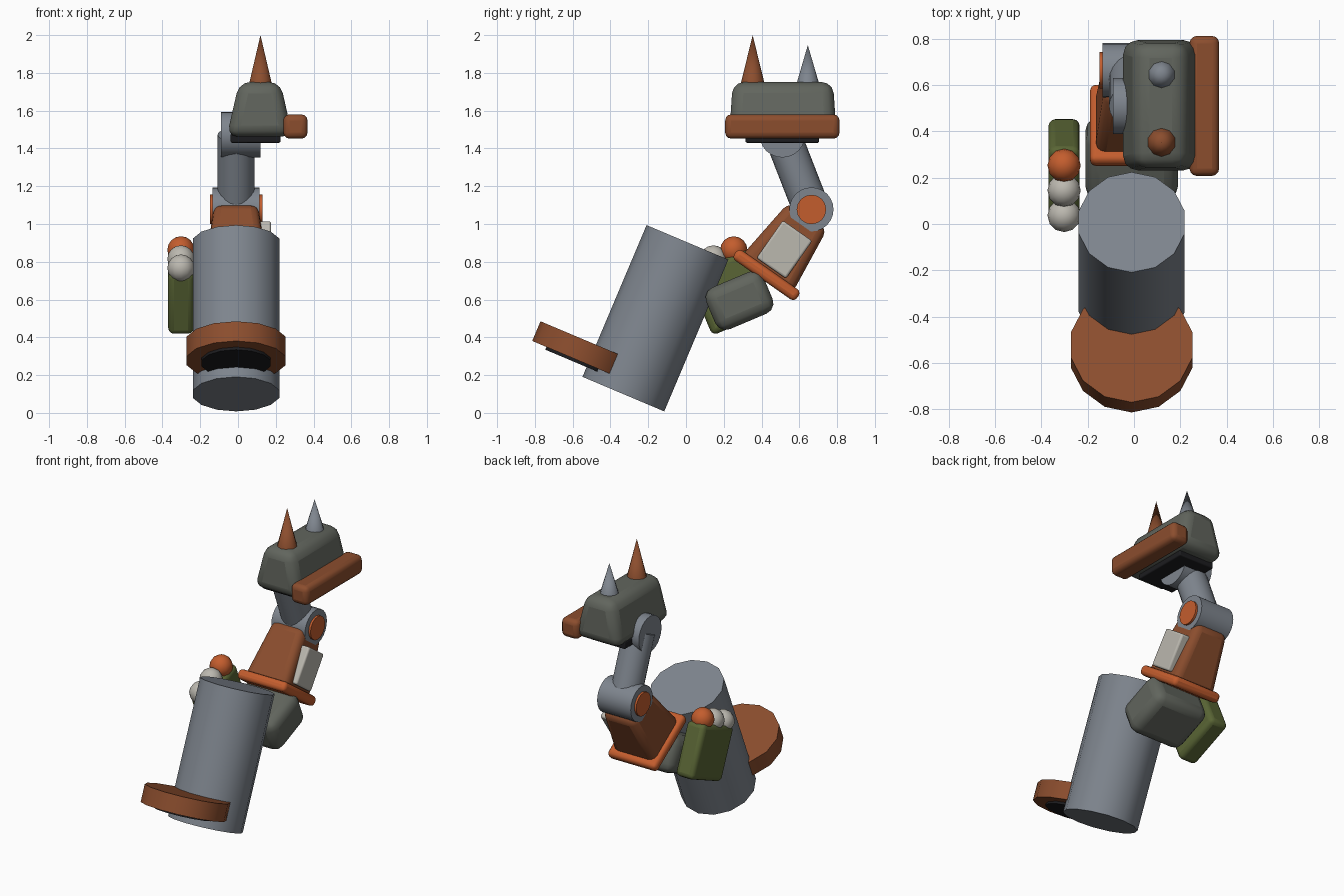
import bpy, bmesh
from math import radians, sin, cos
from mathutils import Matrix, Vector

if "Cube" in bpy.data.objects:
    bpy.data.objects.remove(bpy.data.objects["Cube"])

COLORS = {
    "steel": (0.21, 0.235, 0.27), "rust": (0.26, 0.075, 0.027),
    "orange": (0.55, 0.11, 0.027), "ivory": (0.50, 0.48, 0.43),
    "olive": (0.10, 0.13, 0.035), "slate": (0.12, 0.13, 0.11),
    "black": (0.012, 0.012, 0.014),
}
MATS = {}
for key, rgb in COLORS.items():
    MATS[key] = bpy.data.materials.new(key)
    MATS[key].diffuse_color = (*rgb, 1)


def finish(name, bm, mat, loc, rot=(0, 0, 0), bevel=0, segments=3, smooth=35):
    bmesh.ops.recalc_face_normals(bm, faces=bm.faces)
    me = bpy.data.meshes.new(name)
    bm.to_mesh(me)
    bm.free()
    me.materials.append(MATS[mat])
    ob = bpy.data.objects.new(name, me)
    bpy.context.collection.objects.link(ob)
    ob.location = loc
    ob.rotation_euler = [radians(a) for a in rot]
    if bevel:
        mod = ob.modifiers.new("round_edges", "BEVEL")
        mod.width, mod.segments = bevel, segments
    bpy.ops.object.select_all(action="DESELECT")
    ob.select_set(True)
    bpy.context.view_layer.objects.active = ob
    bpy.ops.object.shade_smooth_by_angle(angle=radians(smooth))
    return ob


def box(name, mat, loc, size, tilt=0, bevel=0.03, taper=(1, 1)):
    bm = bmesh.new()
    bmesh.ops.create_cube(bm, size=1)
    for v in bm.verts:
        if v.co.z > 0:
            v.co.x *= taper[0]
            v.co.y *= taper[1]
        v.co = Vector(a * b for a, b in zip(v.co, size))
    return finish(name, bm, mat, loc, (tilt, 0, 0), bevel)


def cyl(name, mat, loc, r, depth, rot=(0, 0, 0), sides=14, r_top=None, smooth=35):
    bm = bmesh.new()
    bmesh.ops.create_cone(bm, cap_ends=True, segments=sides, radius1=r,
                          radius2=r if r_top is None else r_top, depth=depth)
    return finish(name, bm, mat, loc, rot, smooth=smooth)


X = -0.01          # centre of the body
LEAN = 22.9        # lean of the base and the hips

# leaning leg drum and flat foot disc, placed in the drum's own tilted frame
drum = Matrix.Translation((X, -0.162, 0.501)) @ Matrix.Rotation(radians(-LEAN), 4, "X")
for name, mat, u, w, r, d in (
        ("leg_drum", "steel", 0, 0, 0.235, 0.872),
        ("foot_disc", "rust", -0.285, -0.308, 0.269, 0.113),
        ("foot_pad", "black", -0.285, -0.36, 0.187, 0.04)):
    cyl(name, mat, drum @ Vector((0, u, w)), r, d, (-LEAN, 0, 0))

# hips
box("hips", "slate", (X, 0.283, 0.595), (0.40, 0.33, 0.24), LEAN, 0.06)

# belt, torso and side panel share the torso tilt
TORSO = -35
t = Vector((0, sin(radians(35)), cos(radians(35))))
belt = Vector((X, 0.426, 0.730))
box("belt", "orange", belt, (0.36, 0.405, 0.065), TORSO, 0.025)
box("torso", "rust", belt + t * 0.19, (0.32, 0.335, 0.39), TORSO, 0.045, (0.74, 0.74))
box("side_panel", "ivory", (0.135, 0.521, 0.865), (0.08, 0.19, 0.243), TORSO, 0.012)

# lower joint with orange caps
elbow = Vector((X, 0.664, 1.077))
cyl("lower_joint", "steel", elbow, 0.117, 0.25, (0, 90, 0), 24)
cyl("lower_joint_caps", "orange", elbow, 0.078, 0.278, (0, 90, 0), 16)

# neck strut and upper joint
upper = Vector((X, 0.51, 1.473))
mid = (elbow + upper) / 2
cyl("neck_strut", "steel", mid, 0.098, (upper - elbow).length, (21.3, 0, 0), 20)
cyl("upper_joint", "steel", upper + Vector((0.025, 0, 0)), 0.121, 0.21, (0, 90, 0), 24)

# head
box("head", "slate", (0.115, 0.513, 1.607), (0.35, 0.57, 0.29), 0, 0.06, (0.62, 0.93))
box("head_underplate", "black", (0.093, 0.51, 1.455), (0.264, 0.39, 0.05), 0, 0.008)
box("head_side_rail", "rust", (0.304, 0.51, 1.516), (0.128, 0.605, 0.128), 0, 0.032)

# two spikes on the head
for name, mat, y, r, tip in (("front_spike", "rust", 0.353, 0.065, 2.0),
                             ("rear_spike", "steel", 0.645, 0.062, 1.947)):
    cyl(name, mat, (0.119, y, (1.735 + tip) / 2), r, tip - 1.735, sides=10, r_top=0, smooth=40)

# pouch hung on the left of the hips with a row of beads on top
box("left_pouch", "olive", (-0.302, 0.233, 0.639), (0.135, 0.35, 0.35), LEAN, 0.03)
for i, mat in enumerate(("orange", "ivory", "ivory")):
    bm = bmesh.new()
    bmesh.ops.create_uvsphere(bm, u_segments=12, v_segments=8, radius=0.072)
    finish(f"bead_{i + 1}", bm, mat, (-0.302, 0.253 - 0.108 * i, 0.863 - 0.048 * i), smooth=60)

for m in bpy.data.materials:
    if m.users and not m.is_grease_pencil:
        m.use_nodes = True
        m.node_tree.nodes["Principled BSDF"].inputs["Base Color"].default_value = m.diffuse_color
